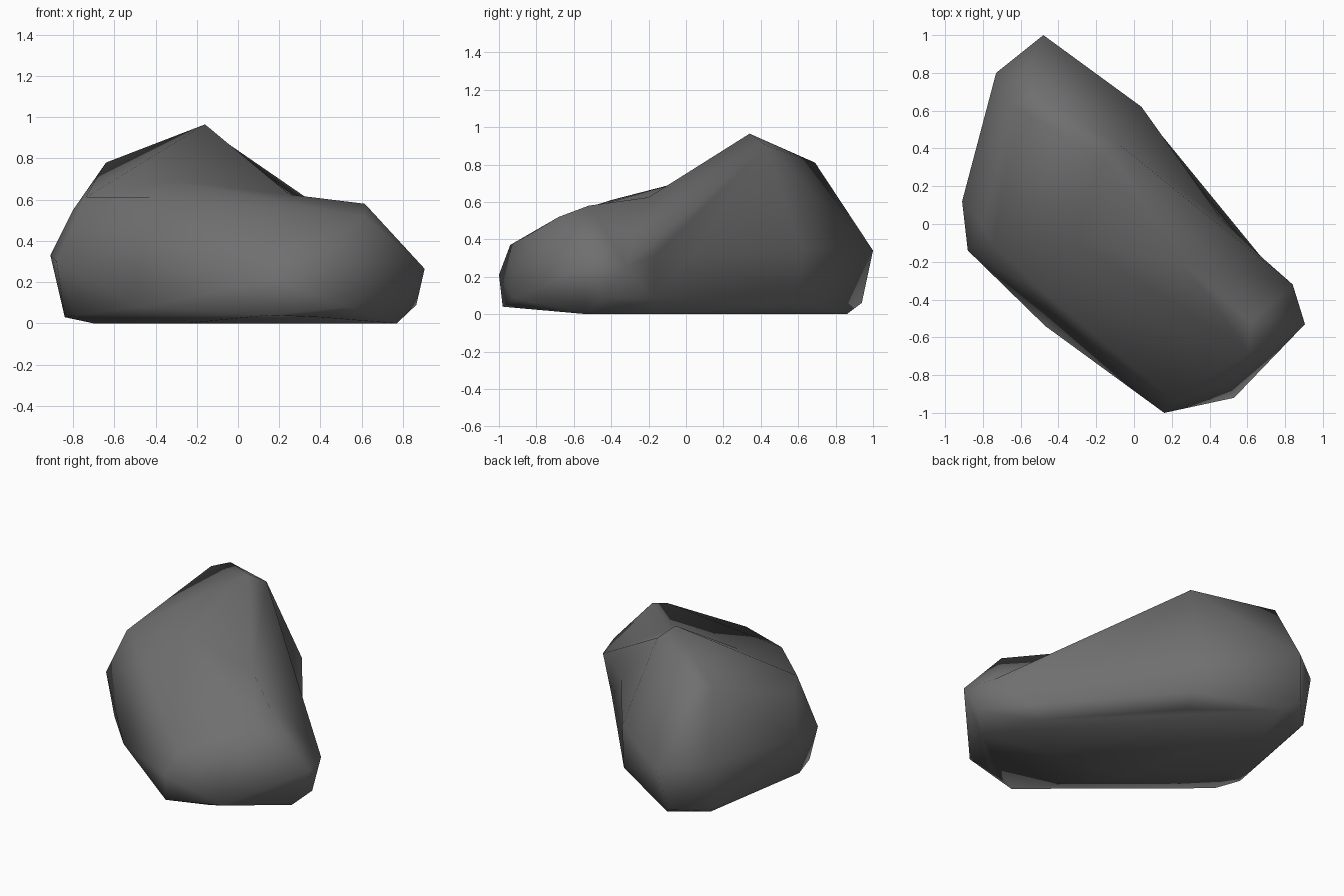
import bpy
import bmesh
from mathutils import Vector

if "Cube" in bpy.data.objects:
    bpy.data.objects.remove(bpy.data.objects["Cube"], do_unlink=True)


def make_material(name, colour):
    material = bpy.data.materials.new(name)
    material.use_nodes = True
    material.diffuse_color = colour
    shader = next(n for n in material.node_tree.nodes if n.type == "BSDF_PRINCIPLED")
    shader.inputs["Base Color"].default_value = colour
    shader.inputs["Roughness"].default_value = 0.9
    return material


# Corners of the boulder, grouped by the feature they describe
crown = [(-.16, .34, .965), (-.09, .43, .9), (-.54, .69, .81), (-.64, .63, .78)]
shoulder = [(-.74, -.12, .61), (-.8, 0, .55), (-.43, -.4, .61)]
nose_ridge = [(.615, -.52, .58), (.61, -.68, .52), (.5, -.83, .43), (.21, -.94, .37)]
front_side = [(.16, -1, .21), (.15, -.98, .04), (-.47, -.54, .08)]
nose_tip = [(.53, -.92, .08), (.905, -.53, .265), (.865, -.45, .09), (.84, -.32, .26)]
left_side = [(-.91, .12, .33), (-.88, -.14, .3), (-.79, -.18, .04), (-.84, 0, .03)]
tail = [(-.73, .8, .35), (-.48, 1, .34), (-.53, .94, .06), (-.72, .74, .05), (.04, .62, .35)]
back_rim = [(.04, .6, .06), (.67, -.17, .08)]
base = [(-.7, .1, 0), (-.68, .71, 0), (-.46, .86, 0), (0, .5, 0),
        (.6, -.18, 0), (.77, -.53, 0), (.4, -.87, .03), (-.25, -.36, 0)]

# Hollows are hulled in a raised position, then pushed into the surface
hollows = [(Vector((.25, -.2, .625)), Vector((.01, .09, .15))),
           (Vector((-.32, -.09, .69)), Vector((0, 0, .08))),
           (Vector((.46, .03, .32)), Vector((.06, .07, 0))),
           (Vector((.67, -.17, .31)), Vector((.04, .03, 0)))]

bm = bmesh.new()
for group in (crown, shoulder, nose_ridge, front_side, nose_tip, left_side, tail, back_rim, base):
    for corner in group:
        bm.verts.new(corner)
pushed = [(bm.verts.new(place + lift), place) for place, lift in hollows]

# Wrap the corners in a skin and drop any that fall inside it
bmesh.ops.convex_hull(bm, input=list(bm.verts))
for vert, place in pushed:
    vert.co = place
loose = [v for v in bm.verts if not v.link_faces]
bmesh.ops.delete(bm, geom=loose, context="VERTS")
bmesh.ops.recalc_face_normals(bm, faces=list(bm.faces))
for face in bm.faces:
    face.smooth = True

mesh = bpy.data.meshes.new("boulder")
bm.to_mesh(mesh)
bm.free()
mesh.materials.append(make_material("dark stone grey", (.16, .16, .16, 1)))
boulder = bpy.data.objects.new("boulder", mesh)
bpy.context.collection.objects.link(boulder)
